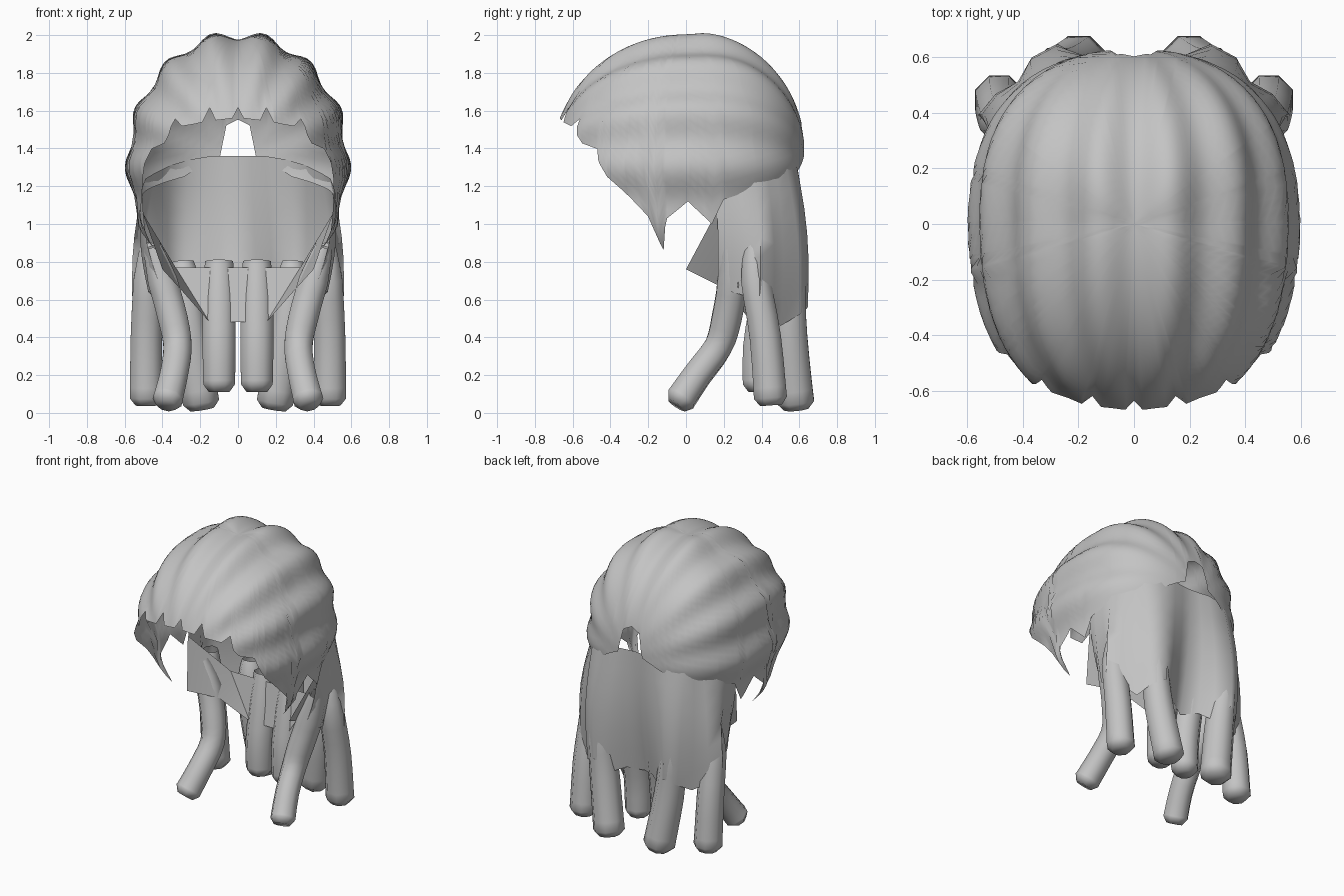
import bpy, bmesh, math
from mathutils import Vector

if "Cube" in bpy.data.objects:
    bpy.data.objects.remove(bpy.data.objects["Cube"])

hair = bpy.data.materials.new("hair_grey")
hair.diffuse_color = (0.55, 0.55, 0.55, 1)
hair.use_nodes = True
hair.node_tree.nodes["Principled BSDF"].inputs["Base Color"].default_value = hair.diffuse_color


def finish(name, bm, angle=40):
    bmesh.ops.remove_doubles(bm, verts=bm.verts, dist=0.0005)
    me = bpy.data.meshes.new(name)
    bm.to_mesh(me)
    bm.free()
    me.materials.append(hair)
    ob = bpy.data.objects.new(name, me)
    bpy.context.collection.objects.link(ob)
    bpy.ops.object.select_all(action='DESELECT')
    ob.select_set(True)
    bpy.context.view_layer.objects.active = ob
    bpy.ops.object.shade_smooth_by_angle(angle=math.radians(angle))
    return ob


def skin(bm, rows, closed=False):
    """Quads between successive rows of points."""
    vs = [[bm.verts.new(p) for p in r] for r in rows]
    n = len(vs[0])
    for a, b in zip(vs, vs[1:]):
        for i in range(n if closed else n - 1):
            j = (i + 1) % n
            bm.faces.new((a[i], b[i], b[j], a[j]))
    return vs


# Cap: fluted ellipsoid shell with a ragged rim (azimuth from the front, rim height)
RIM = [(0, 1.62), (3, 1.56), (12, 1.55), (16, 1.62), (19, 1.54), (30, 1.52),
       (35, 1.56), (37, 1.47), (40, 1.43), (49, 1.40), (51, 1.34), (55, 1.25),
       (63, 1.15), (72, 1.04), (77, 0.86), (81, 1.03), (91, 1.12), (104, 1.0),
       (110, 1.13), (125, 1.18), (152, 1.25), (165, 1.33), (171, 1.36),
       (174, 1.52), (180, 1.55)]
CZ, FLUTE = 1.33, math.radians(26.5)
UP, DOWN = 0.69, 0.75


def rim_z(a):
    for (a0, z0), (a1, z1) in zip(RIM, RIM[1:]):
        if a <= a1:
            return z0 + (z1 - z0) * (a - a0) / (a1 - a0)


def cap_point(az, el):
    dx, dy, dz = math.sin(az) * math.cos(el), -math.cos(az) * math.cos(el), math.sin(el)
    phi = math.atan2(dx, dz)
    rho = math.hypot(dx, dz)
    k = 1 - 0.065 * rho ** 2 * math.cos(math.pi * phi / FLUTE) ** 2
    # slightly squared plan outline and fuller upper back
    q = 1 + 0.05 * math.sin(2 * az) ** 2 * math.cos(el)
    if dy > 0 and dz > 0:
        q += 0.06 * dy * dz
    return Vector((0.6 * dx * k * q, (0.71 if dy < 0 else 0.63) * dy * k * q,
                   CZ + (UP * k * (q if dy > 0 else 1) if dz > 0 else DOWN) * dz))


half = sorted({a for a, _ in RIM} | set(range(0, 181, 4)))
azimuths = [-a for a in reversed(half) if a > 0] + half
bm = bmesh.new()
ROWS = 30
rows = []
for r in range(ROWS + 1):
    row = []
    for a in azimuths:
        z = rim_z(abs(a)) - CZ
        low = math.asin(z / (UP if z > 0 else DOWN))
        el = math.pi / 2 + (low - math.pi / 2) * r / ROWS
        row.append(cap_point(math.radians(a), el))
    rows.append(row)
skin(bm, rows)
finish("hair_cap", bm, 80)


# Locks: bent eight-sided tubes, open at the top, with chamfered tips
def lock(name, path, radii, side):
    pts = [Vector((p[0] * side, p[1], p[2])) for p in path]
    fine, rad = [], []
    for i in range(len(pts) - 1):
        p0, p1, p2 = pts[max(i - 1, 0)], pts[i], pts[i + 1]
        p3 = pts[min(i + 2, len(pts) - 1)]
        for s in range(3):
            t = s / 3
            fine.append(0.5 * (2 * p1 + (p2 - p0) * t + (2 * p0 - 5 * p1 + 4 * p2 - p3) * t * t
                               + (3 * p1 - p0 - 3 * p2 + p3) * t ** 3))
            rad.append(radii[i] + (radii[i + 1] - radii[i]) * t)
    end = (pts[-1] - fine[-1]).normalized()
    fine += [pts[-1] - end * 0.04, pts[-1]]
    rad += [radii[-1], radii[-1] * 0.65]
    rings = []
    for i, p in enumerate(fine):
        d = (fine[min(i + 1, len(fine) - 1)] - fine[max(i - 1, 0)]).normalized()
        u = d.cross(Vector((0, 1, 0))).normalized()
        v = d.cross(u)
        rings.append([p + rad[i] * (u * math.cos(a) + v * math.sin(a))
                      for a in (math.pi / 8 + k * math.pi / 4 for k in range(8))])
    bm = bmesh.new()
    vs = skin(bm, rings, True)
    bm.faces.new(vs[-1])
    bmesh.ops.recalc_face_normals(bm, faces=bm.faces)
    finish(name, bm, 60)


LOCKS = {
    "front_lock": ([(.455, .23, .88), (.40, .245, .7), (.345, .215, .5), (.32, .17, .35),
                    (.34, .06, .2), (.38, -.05, .04)], [.05, .085, .085, .08, .08, .085]),
    "side_lock": ([(.465, .36, .9), (.475, .37, .7), (.485, .42, .4), (.485, .45, .04)],
                  [.05, .085, .09, .095]),
    "back_lock": ([(.29, .565, .8), (.28, .55, .66), (.25, .55, .4), (.19, .585, .02)],
                  [.06, .09, .1, .105]),
    "inner_lock": ([(.1, .46, .8), (.1, .43, .6), (.1, .39, .35), (.1, .385, .11)],
                   [.08, .095, .095, .09]),
}
for side, tag in ((-1, "left"), (1, "right")):
    for name, (path, radii) in LOCKS.items():
        lock(f"{name}_{tag}", path, radii, side)

# Back sheet that the locks grow from: top point and bottom point of each column
SHEET = [((.505, .16, 1.12), (.40, .165, .64)), ((.51, .22, 1.17), (.475, .24, .64)),
         ((.505, .28, 1.20), (.45, .315, .62)), ((.49, .36, 1.24), (.56, .39, .62)),
         ((.44, .43, 1.27), (.50, .46, .52)), ((.40, .48, 1.29), (.395, .50, .46)),
         ((.36, .53, 1.31), (.35, .60, .52)), ((.26, .58, 1.34), (.27, .645, .56)),
         ((.14, .58, 1.36), (.19, .57, .46)), ((.07, .57, 1.36), (.10, .52, .5)),
         ((0, .565, 1.36), (0, .46, .48))]
cols = [[Vector((s * p[0], p[1], p[2])) for p in c]
        for s, part in ((-1, SHEET), (1, SHEET[-2::-1])) for c in part]
bm = bmesh.new()
# columns bow outward a little between top and bottom
skin(bm, [[a.lerp(b, t / 6) + Vector((a.x, a.y, 0)) * 0.05 * math.sin(math.pi * t / 6)
           for a, b in cols] for t in range(7)])
finish("back_sheet", bm, 70)

# Neck band: upright nape plate with flaps reaching forward at the sides
bm = bmesh.new()
T, E, F, P, G = (.33, .39, .77), (.15, .345, .48), (.30, .22, .65), (.40, 0, .76), (.505, .16, 1.06)
for s in (-1, 1):
    t, e, f, p, g = [bm.verts.new((q[0] * s, q[1], q[2])) for q in (T, E, F, P, G)]
    a, d = bm.verts.new((0, .39, .77)), bm.verts.new((0, .345, .48))
    for loop in ((a, d, e, t), (t, e, f), (t, f, g), (f, p, g)):
        bm.faces.new(loop if s < 0 else loop[::-1])
bmesh.ops.remove_doubles(bm, verts=bm.verts, dist=0.0005)
bmesh.ops.recalc_face_normals(bm, faces=bm.faces)
finish("neck_band", bm, 60)
